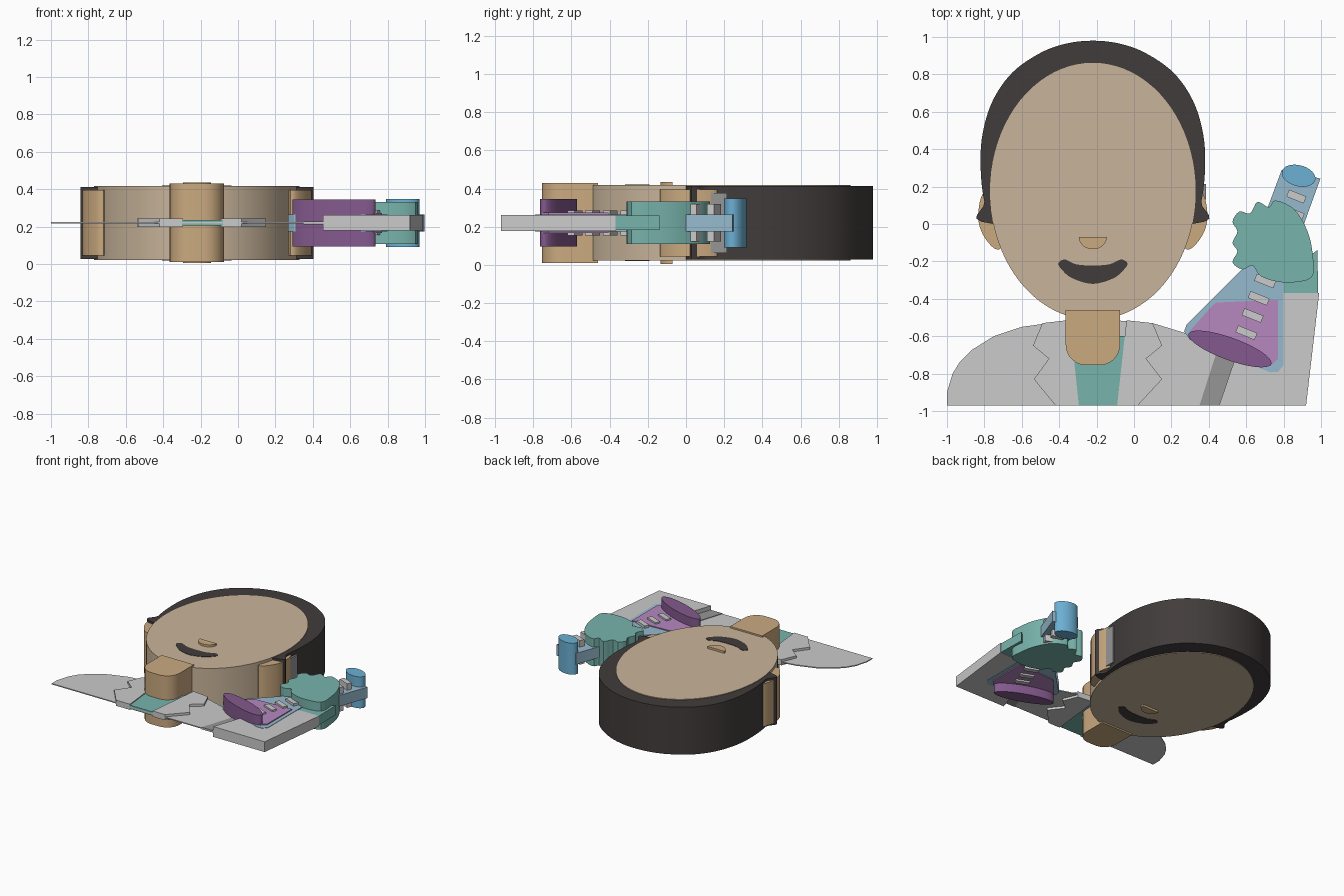
import bpy, bmesh
from math import sin, cos, pi, radians
from mathutils import Vector

if "Cube" in bpy.data.objects:
    bpy.data.objects.remove(bpy.data.objects["Cube"])

MID = 0.22      # plane all layers are centred on
AXIS = -0.22    # mirror line of the head


def material(name, rgb):
    lin = [((c / 255 + 0.055) / 1.055) ** 2.4 for c in rgb] + [1]
    m = bpy.data.materials.new(name)
    m.use_nodes = True
    m.diffuse_color = lin
    m.node_tree.nodes["Principled BSDF"].inputs["Base Color"].default_value = lin
    return m


coat = material("coat grey", (203, 203, 203))
shade = material("shadow grey", (150, 150, 150))
face_skin = material("face beige", (201, 181, 155))
skin = material("skin tan", (203, 170, 128))
dark = material("hair charcoal", (66, 60, 60))
teal = material("teal", (120, 180, 172))
glass = material("glass pale blue", (150, 186, 206))
blue = material("rim blue", (108, 176, 212))
pink = material("liquid orchid", (182, 136, 192))
purple = material("liquid purple", (132, 90, 142))


def curve(pts, n=6):
    """Closed Catmull-Rom outline through the points."""
    p = [Vector(q) for q in pts]
    out = []
    for i in range(len(p)):
        a, b, c, d = (p[(i + k) % len(p)] for k in (-1, 0, 1, 2))
        for s in range(n):
            t = s / n
            out.append(0.5 * (2 * b + (c - a) * t + (2 * a - 5 * b + 4 * c - d) * t ** 2
                              + (3 * b - a - 3 * c + d) * t ** 3))
    return out


def oval(cx, cy, rx, ry, deg=0, n=64, start=0, sweep=2 * pi):
    c, s = cos(radians(deg)), sin(radians(deg))
    out = []
    for i in range(n):
        a = start + sweep * i / (n if sweep > 6 else n - 1)
        u, v = rx * cos(a), ry * sin(a)
        out.append((cx + u * c - v * s, cy + u * s + v * c))
    return out


def bar(cx, cy, w, h, deg):
    c, s = cos(radians(deg)), sin(radians(deg))
    return [(cx + u * w * c - v * h * s, cy + u * w * s + v * h * c)
            for u, v in ((-.5, -.5), (.5, -.5), (.5, .5), (-.5, .5))]


def flip(pts):
    return [(2 * AXIS - x, y) for x, y in reversed(pts)]


def slab(name, pts, half, mat):
    """Extrude an outline to half its thickness on each side of the mid plane."""
    bm = bmesh.new()
    f = bm.faces.new([bm.verts.new((p[0], p[1], MID - half)) for p in pts])
    ext = bmesh.ops.extrude_face_region(bm, geom=[f])["geom"]
    bmesh.ops.translate(bm, vec=(0, 0, 2 * half),
                        verts=[v for v in ext if isinstance(v, bmesh.types.BMVert)])
    bmesh.ops.recalc_face_normals(bm, faces=bm.faces)
    me = bpy.data.meshes.new(name)
    bm.to_mesh(me)
    bm.free()
    me.materials.append(mat)
    ob = bpy.data.objects.new(name, me)
    bpy.context.collection.objects.link(ob)
    bpy.ops.object.select_all(action='DESELECT')
    ob.select_set(True)
    bpy.context.view_layer.objects.active = ob
    bpy.ops.object.shade_smooth_by_angle(angle=radians(30))
    return ob


# Head
slab("face", oval(AXIS, 0.175, 0.55, 0.687, n=80), 0.198, face_skin)
half_hair = [(-.75, 0), (-.80, .12), (-.82, .3), (-.81, .48), (-.755, .66),
             (-.65, .81), (-.5, .915), (-.36, .965)]
slab("hair", curve(half_hair + [(AXIS, .98)] + flip(half_hair)), 0.193, dark)
ear = curve([(-.8, .17), (-.833, .04), (-.8, -.07), (-.72, -.135), (-.65, 0), (-.7, .1)])
slab("right_ear", ear, 0.175, skin)
slab("left_ear", flip(ear), 0.175, skin)
slab("sideburn", [(.34, .13), (.384, .13), (.384, .215), (.34, .215)], 0.157, shade)
slab("nose", oval(AXIS, -.07, .075, .065, start=pi, sweep=pi, n=24), 0.215, skin)
half_mouth = [(-.22, -.32), (-.33, -.29), (-.385, -.245), (-.405, -.21), (-.37, -.19), (-.31, -.215)]
slab("moustache", curve(half_mouth + [(AXIS, -.222)] + flip(half_mouth[1:])), 0.201, dark)
slab("neck", [(-.075, -.46), (-.365, -.46)]
     + oval(-.255, -.645, .11, .11, start=pi, sweep=pi / 2, n=12)
     + oval(-.185, -.645, .11, .11, start=1.5 * pi, sweep=pi / 2, n=12), 0.21, skin)

# Coat, shirt and lapels
slab("coat_body", [(-1, -.97), (-1, -.9), (-.97, -.8), (-.93, -.735), (-.87, -.675), (-.75, -.6),
                   (-.6, -.55), (-.35, -.515), (-.1, -.515), (.1, -.53), (.28, -.585),
                   (.5, -.7), (.48, -.97)], 0.004, coat)
slab("sleeve_shadow", [(.35, -.97), (.46, -.97), (.54, -.72), (.44, -.69)], 0.008, shade)
slab("shirt", [(-.3, -.97), (-.08, -.97), (-.05, -.6), (-.34, -.6)], 0.015, teal)
slab("right_lapel", [(-.49, -.53), (-.54, -.65), (-.455, -.72), (-.535, -.83), (-.42, -.97),
                     (-.295, -.97), (-.32, -.73), (-.36, -.515)], 0.023, coat)
slab("left_lapel", [(-.04, -.515), (-.055, -.65), (-.09, -.97), (.02, -.97), (.15, -.83),
                    (.065, -.72), (.15, -.65), (.1, -.53)], 0.023, coat)

# Raised arm, cuff and gloved hand
slab("sleeve", [(.455, -.97), (.92, -.97), (.99, -.37), (.78, -.37), (.6, -.55), (.54, -.72)],
     0.042, coat)
slab("cuff", [(.8, -.37), (.985, -.37), (.98, -.14), (.9, -.2), (.78, -.28)], 0.038, teal)
slab("hand", curve([(.757, .126), (.858, .078), (.928, -.04), (.955, -.163), (.949, -.286),
                    (.805, -.313), (.68, -.28), (.634, -.222), (.58, -.243), (.527, -.205),
                    (.553, -.147), (.527, -.1), (.553, -.04), (.527, .013), (.564, .067),
                    (.62, .056), (.66, .118), (.72, .09)], 4), 0.112, teal)

# Flask with liquid, rim and scale marks
slab("flask", [(.6, -.22), (.28, -.54), (.268, -.575), (.3, -.62), (.72, -.79), (.77, -.79),
               (.8, -.755), (.8, -.3), (.997, .243), (.79, .29)], 0.045, glass)
slab("liquid", [(.44, -.42), (.77, -.405), (.77, -.72), (.73, -.76), (.3, -.6), (.3, -.57),
                (.42, -.435)], 0.053, pink)
slab("liquid_base", oval(.513, -.668, .235, .06, -20), 0.125, purple)
slab("flask_rim", oval(.88, .258, .092, .056, -15), 0.128, blue)
for i in range(4):
    slab(f"lower_mark_{i + 1}", bar(.7 - .033 * i, -.305 - .092 * i, .11, .04, -22), 0.066, coat)
for i in range(2):
    slab(f"upper_mark_{i + 1}", bar(.868 - .01 * i, .147 - .091 * i, .1, .04, -22), 0.098, coat)
